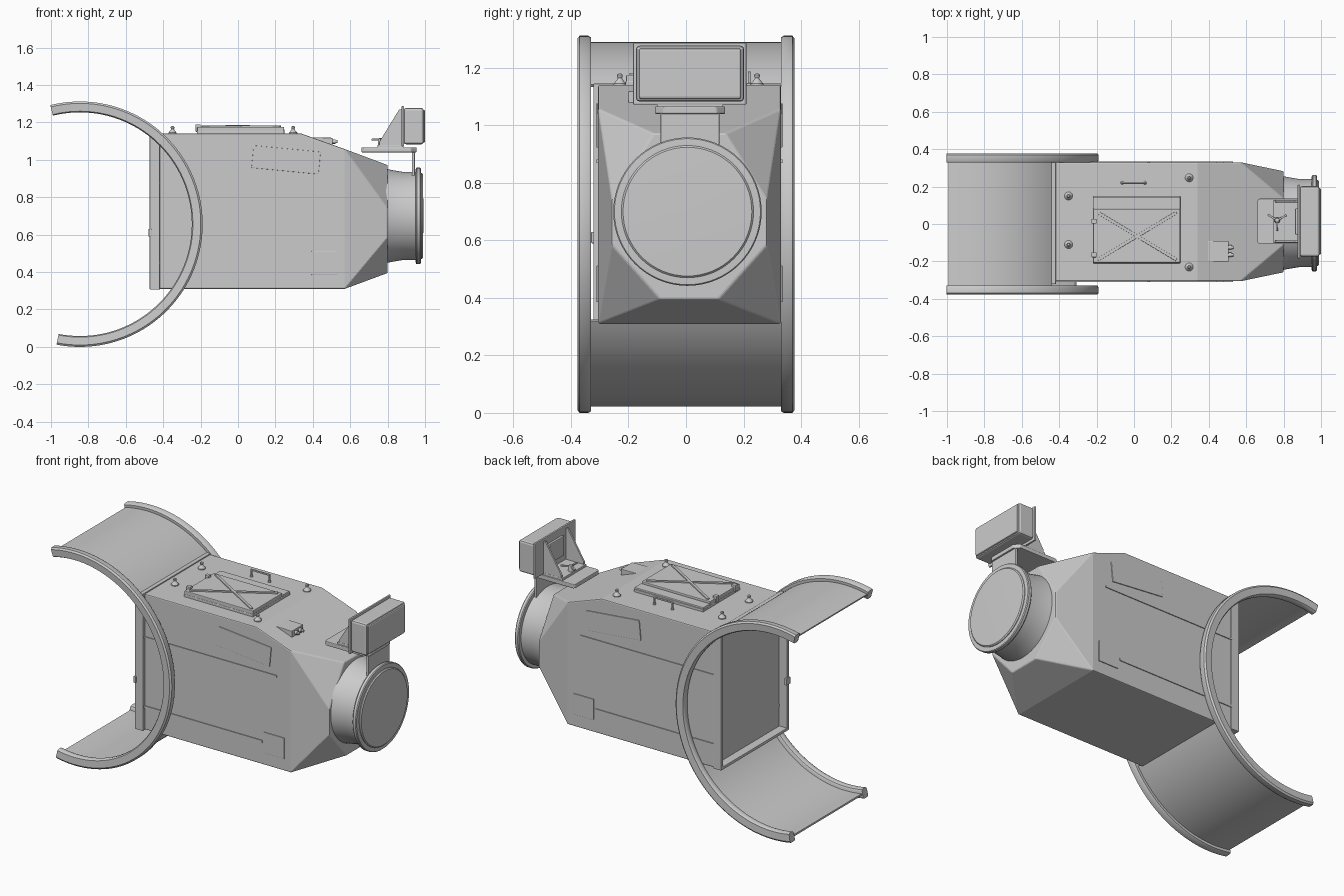
import bpy, bmesh
from math import sin, cos, radians, pi
from mathutils import Matrix, Vector

if "Cube" in bpy.data.objects:
    bpy.data.objects.remove(bpy.data.objects["Cube"])

CY = 0.012  # body centre line


def finish(name, bm, bevel=0.0, smooth=False, segs=2):
    bmesh.ops.recalc_face_normals(bm, faces=bm.faces[:])
    me = bpy.data.meshes.new(name)
    bm.to_mesh(me)
    bm.free()
    ob = bpy.data.objects.new(name, me)
    bpy.context.collection.objects.link(ob)
    if bevel:
        m = ob.modifiers.new("bevel", 'BEVEL')
        m.width, m.segments = bevel, segs
        m.limit_method, m.angle_limit = 'ANGLE', radians(25)
    if smooth:
        for o in bpy.context.selected_objects:
            o.select_set(False)
        ob.select_set(True)
        bpy.context.view_layer.objects.active = ob
        bpy.ops.object.shade_smooth_by_angle(angle=radians(35))
    return ob


def box(name, x, y, z, bevel=0.0, rot=None):
    c = Vector(((x[0] + x[1]) / 2, (y[0] + y[1]) / 2, (z[0] + z[1]) / 2))
    bm = bmesh.new()
    m = Matrix.Translation(c) @ (rot or Matrix()) @ Matrix.Diagonal((x[1] - x[0], y[1] - y[0], z[1] - z[0], 1))
    bmesh.ops.create_cube(bm, size=1, matrix=m)
    return finish(name, bm, bevel)


def prism(name, pts, axis, a, b, bevel=0.0):
    # extrude a 2D outline along y (pts = x,z) or z (pts = x,y)
    bm = bmesh.new()
    put = (lambda p, t: (p[0], t, p[1])) if axis == 'y' else (lambda p, t: (p[0], p[1], t))
    lo = [bm.verts.new(put(p, a)) for p in pts]
    hi = [bm.verts.new(put(p, b)) for p in pts]
    n = len(pts)
    bm.faces.new(lo)
    bm.faces.new(hi)
    for i in range(n):
        bm.faces.new((lo[i], lo[(i + 1) % n], hi[(i + 1) % n], hi[i]))
    return finish(name, bm, bevel)


def lathe(name, prof, origin, axis='z', n=32):
    # prof = (radius, height along axis)
    bm = bmesh.new()
    rings = []
    for r, h in prof:
        ring = []
        for i in range(n):
            u, v = r * cos(2 * pi * i / n), r * sin(2 * pi * i / n)
            p = (u, v, h) if axis == 'z' else (h, u, v)
            ring.append(bm.verts.new(Vector(p) + Vector(origin)))
        rings.append(ring)
    for a, b in zip(rings, rings[1:]):
        for i in range(n):
            bm.faces.new((a[i], a[(i + 1) % n], b[(i + 1) % n], b[i]))
    bm.faces.new(rings[0])
    bm.faces.new(rings[-1])
    return finish(name, bm, smooth=True)


def arc(name, prof, a0, a1, n):
    # sweep a (radius, y) profile about the collar axis
    bm = bmesh.new()
    rings = []
    for i in range(n + 1):
        t = radians(a0 + (a1 - a0) * i / n)
        rings.append([bm.verts.new((-0.845 + r * cos(t), y, 0.656 + r * sin(t))) for r, y in prof])
    k = len(prof)
    for a, b in zip(rings, rings[1:]):
        for i in range(k):
            bm.faces.new((a[i], a[(i + 1) % k], b[(i + 1) % k], b[i]))
    bm.faces.new(rings[0])
    bm.faces.new(rings[-1])
    return finish(name, bm, smooth=True)


# curved collar: two rim rails and the sheet broken by the body
for s, side in ((-1, "front"), (1, "back")):
    rail = [(0.602, .335), (0.598, .345), (0.598, .365), (0.604, .375), (0.646, .378),
            (0.656, .37), (0.656, .34), (0.65, .33), (0.61, .33)]
    arc("collar_rail_" + side, [(r, s * y) for r, y in rail], -101, 104, 72)
sheet = [(0.624, -.34), (0.634, -.34), (0.634, .34), (0.624, .34)]
arc("collar_sheet_upper", sheet, 50, 103.5, 24)
arc("collar_sheet_lower", sheet, -100.5, -32, 30)

# faceted main body: hull of the box and octagonal nose
pts = []
for s in (-1, 1):
    pts += [(x, CY + s * .318, z) for x, z in ((-.42, .31), (-.42, 1.14), (.34, 1.14), (.57, 1.058), (.57, .31))]
    pts += [(.80, CY + s * y, z) for y, z in ((.125, .972), (.27, .74), (.27, .585), (.10, .395))]
bm = bmesh.new()
for p in pts:
    bm.verts.new(p)
bmesh.ops.convex_hull(bm, input=bm.verts[:])
bmesh.ops.dissolve_limit(bm, angle_limit=radians(1), verts=bm.verts[:], edges=bm.edges[:])
finish("main_body", bm, 0.006)

# open frame round the rear of the body
X = (-.472, -.418)
box("rear_frame_front", X, (-.322, -.302), (.308, 1.142), .003)
box("rear_frame_back", X, (.315, .334), (.308, 1.142), .003)
box("rear_frame_top", X, (-.322, .334), (1.125, 1.145), .003)
box("rear_frame_bottom", X, (-.322, .334), (.306, .324), .003)
box("rear_latch", (-.478, -.462), (-.33, -.29), (.59, .63), .003)

# side ribs and panels on both flanks
for s, side in ((-1, "front"), (1, "back")):
    w = CY + s * .318
    Y = (w - .005, w + .005)
    box("upper_rib_" + side, (-.42, .48), Y, (.869, .881))
    box("lower_rib_" + side, (-.42, .38), Y, (.442, .458))
    box("tilted_panel_" + side, (.077, .437), Y, (.94, 1.06), .002, Matrix.Rotation(radians(5.5), 4, 'Y'))
    box("square_panel_" + side, (.393, .53), Y, (.385, .512), .002)

# roof hatch with crossed stiffeners and hinges
box("hatch_base", (-.22, .248), (-.21, .15), (1.13, 1.155), .004)
box("hatch_lid", (-.218, .246), (-.208, .078), (1.15, 1.176), .004)
prism("hatch_sloped_strip", [(-.22, .08), (.248, .08), (.248, .145), (-.22, .145)], 'z', 1.15, 1.165, .004)
for s in (-1, 1):
    box("hatch_cross_bar", (-.23, .26), (-.073, -.057), (1.172, 1.183), .002,
        Matrix.Translation((.002, 0, 0)) @ Matrix.Rotation(s * radians(31), 4, 'Z'))
for y in (.015, -.165):
    box("hatch_hinge", (-.228, -.2), (y - .013, y + .013), (1.15, 1.19), .004)

# grab handle
box("handle_bar", (-.068, .064), (.215, .225), (1.178, 1.187), .002)
for x in (-.063, .059):
    lathe("handle_post", [(.009, 1.135), (.009, 1.145), (.005, 1.148), (.005, 1.183)], (x, .22, 0), n=12)

# lifting studs
for x, y in ((-.35, .15), (-.35, -.11), (.295, .247), (.295, -.23)):
    lathe("lifting_stud", [(.022, 1.135), (.022, 1.145), (.011, 1.158), (.007, 1.165), (.01, 1.17),
                           (.01, 1.176), (.005, 1.18)], (x, y, 0), n=16)

# connector housing on the roof slope
prism("connector_housing", [(.385, 1.12), (.505, 1.118), (.505, 1.075), (.385, 1.115)], 'y', -.2, -.09, .003)
for y in (-.165, -.125):
    lathe("connector_plug", [(.012, .49), (.012, .52), (.008, .522), (.008, .532)], (0, y, 1.098), 'x', 12)

# round nose with end flange and slightly domed cover
lathe("nose_barrel", [(.252, .79), (.246, .82), (.236, .88), (.236, .96)], (0, .005, .70), 'x', 64)
lathe("nose_flange", [(.236, .948), (.254, .951), (.258, .956), (.258, .972), (.254, .977), (.236, .978)],
      (0, .005, .70), 'x', 64)
lathe("nose_cover", [(.23, .97), (.23, .982), (.224, .988), (.15, .99), (.02, .991)], (0, .005, .70), 'x', 64)

# bracket post and plate above the nose
C = .014
box("bracket_post", (.93, .945), (C - .102, C + .102), (.90, 1.045), .002)
c = .03
prism("bracket_plate", [(.66, C - .122 + .01), (.67, C - .122), (.955 - c, C - .122), (.955, C - .122 + c),
                        (.955, C + .122 - c), (.955 - c, C + .122), (.67, C + .122), (.66, C + .112)],
      'z', 1.04, 1.066, .004)
box("bracket_tray", (.745, .885), (C - .115, C + .115), (1.064, 1.08), .002)

# gussets carrying the sensor box
for s in (-1, 1):
    y = C + s * .108
    prism("bracket_gusset", [(.755, 1.075), (.88, 1.075), (.88, 1.27), (.862, 1.27), (.755, 1.095)],
          'y', y - .006, y + .006, .001)
box("gusset_back_rib", (.862, .88), (C - .07, C + .07), (1.12, 1.24), .004)

# three-arm clamp knob
lathe("clamp_knob", [(.016, 1.07), (.016, 1.095), (.011, 1.115), (.004, 1.118)], (.765, .02, 0), n=16)
for k in range(3):
    R = Matrix.Rotation(2 * pi * k / 3 + .5, 4, 'Z') @ Matrix.Translation((.028, 0, 0))
    box("clamp_arm", (.735, .795), (.015, .025), (1.103, 1.113), .002, R)

# sensor box with back flange and rimmed face
box("sensor_flange", (.875, .888), (C - .198, C + .196), (1.072, 1.287), .004)
box("sensor_housing", (.886, .992), (C - .188, C + .188), (1.083, 1.277), .012)
box("sensor_window", (.95, 1.0), (C - .178, C + .178), (1.092, 1.268), .008)
